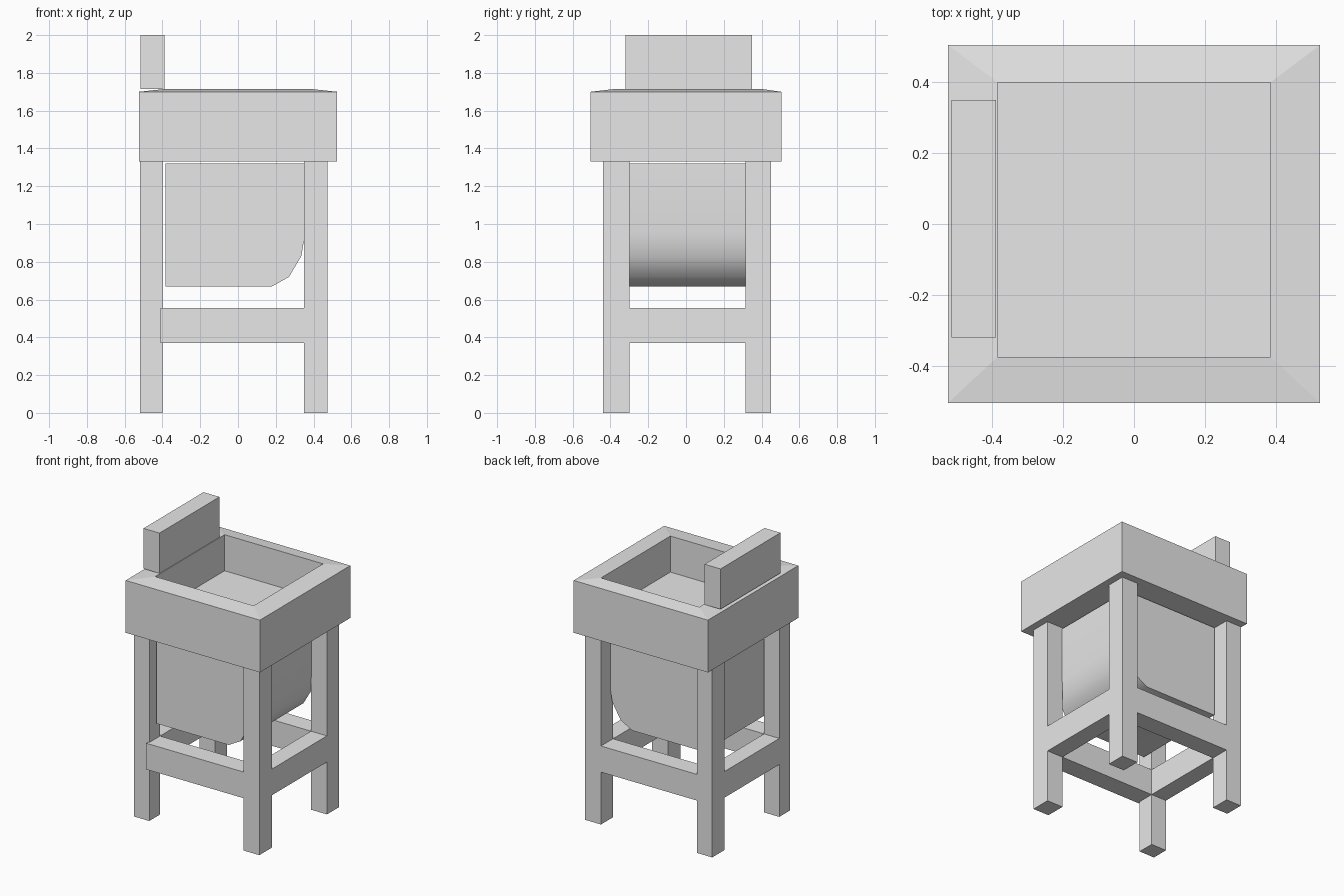
import bpy
import bmesh
import math

cube = bpy.data.objects.get("Cube")
if cube:
    bpy.data.objects.remove(cube, do_unlink=True)

grey = bpy.data.materials.new("light_grey")
grey.use_nodes = True
grey.diffuse_color = (0.8, 0.8, 0.8, 1)
grey.node_tree.nodes["Principled BSDF"].inputs["Base Color"].default_value = (0.8, 0.8, 0.8, 1)


def finish(name, bm):
    bmesh.ops.recalc_face_normals(bm, faces=bm.faces)
    mesh = bpy.data.meshes.new(name)
    bm.to_mesh(mesh)
    bm.free()
    mesh.materials.append(grey)
    obj = bpy.data.objects.new(name, mesh)
    bpy.context.collection.objects.link(obj)
    return obj


def stack(name, levels):
    """Join rectangles (x range, y range, z) in order and cap both ends."""
    bm = bmesh.new()
    rings = []
    for (x0, x1), (y0, y1), z in levels:
        corners = ((x0, y0), (x1, y0), (x1, y1), (x0, y1))
        rings.append([bm.verts.new((x, y, z)) for x, y in corners])
    for low, high in zip(rings, rings[1:]):
        for i in range(4):
            j = (i + 1) % 4
            bm.faces.new((low[i], low[j], high[j], high[i]))
    bm.faces.new(rings[0])
    bm.faces.new(rings[-1])
    return finish(name, bm)


def box(name, xs, ys, zs):
    return stack(name, [(xs, ys, z) for z in zs])


# Basin block: outer walls, gently raised rim, recessed floor
outer = ((-0.525, 0.525), (-0.505, 0.505))
inner = ((-0.385, 0.385), (-0.375, 0.40))
stack("basin", [(*outer, 1.33), (*outer, 1.70), (*inner, 1.715), (*inner, 1.46)])

# Splash board on the rim
box("splash_board", (-0.515, -0.39), (-0.32, 0.35), (1.715, 2.0))

# Legs
right_x, left_x = (-0.52, -0.40), (0.35, 0.475)
front_y, back_y = (-0.44, -0.30), (0.315, 0.45)
box("front_right_leg", right_x, (-0.42, -0.30), (0, 1.33))
box("front_left_leg", left_x, front_y, (0, 1.33))
box("back_right_leg", right_x, back_y, (0, 1.33))
box("back_left_leg", left_x, back_y, (0, 1.33))

# Rails joining the legs
rail_z = (0.37, 0.555)
box("front_rail", (-0.41, 0.35), front_y, rail_z)
box("back_rail", (-0.40, 0.35), back_y, rail_z)
box("right_rail", right_x, (-0.30, 0.315), rail_z)
box("left_rail", left_x, (-0.30, 0.315), rail_z)

# Tank under the basin, rounded along one lower edge
profile = [(-0.385, 1.32), (-0.385, 0.67), (0.18, 0.67), (0.27, 0.72),
           (0.335, 0.83), (0.355, 0.95), (0.355, 1.32)]
bm = bmesh.new()
face = bm.faces.new([bm.verts.new((x, -0.36, z)) for x, z in profile])
sweep = bmesh.ops.extrude_face_region(bm, geom=[face], use_keep_orig=True)
moved = [v for v in sweep["geom"] if isinstance(v, bmesh.types.BMVert)]
bmesh.ops.translate(bm, verts=moved, vec=(0, 0.705, 0))
tank = finish("tank", bm)
bpy.ops.object.select_all(action="DESELECT")
tank.select_set(True)
bpy.context.view_layer.objects.active = tank
bpy.ops.object.shade_smooth_by_angle(angle=math.radians(40))
